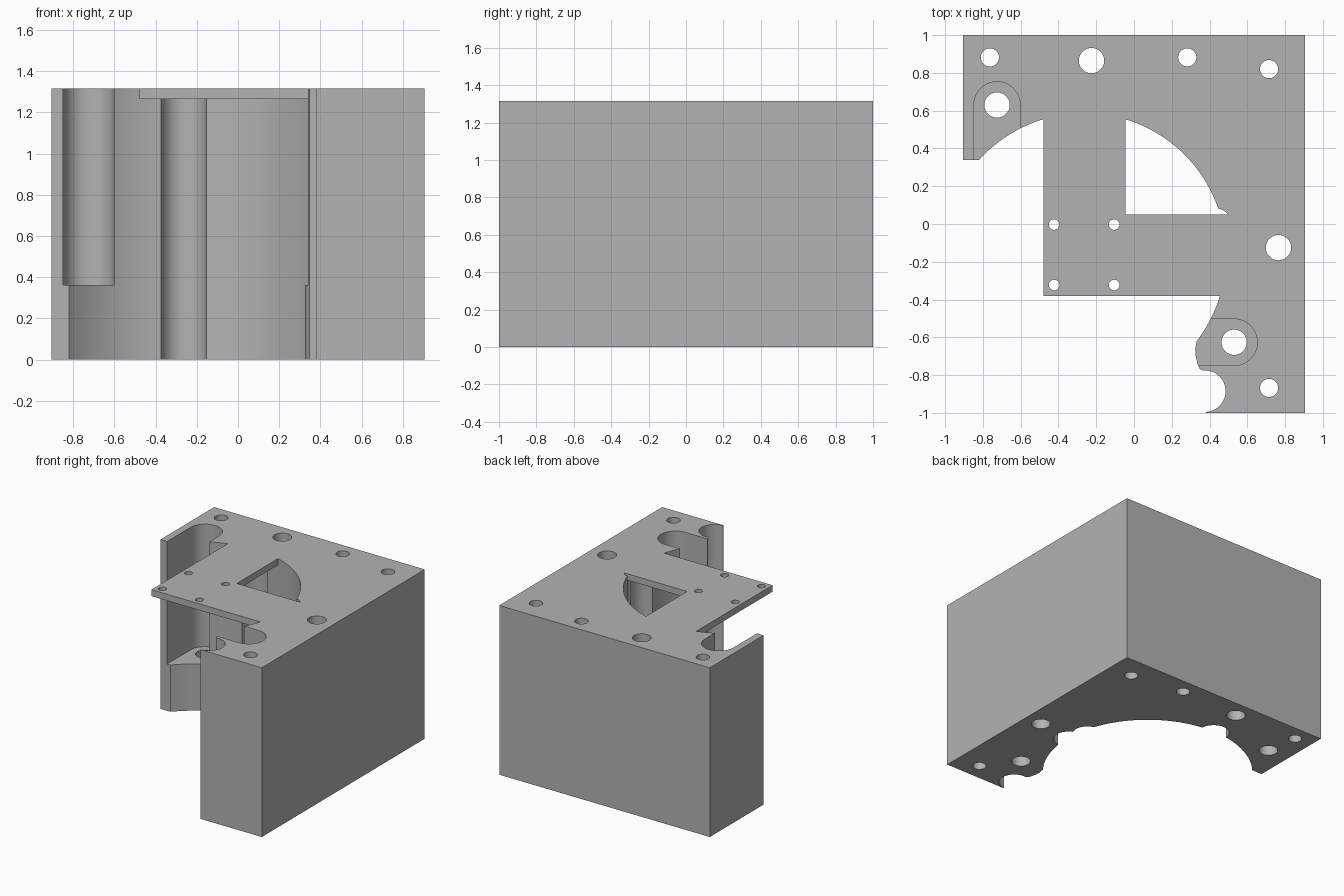
import bpy, bmesh, math

if "Cube" in bpy.data.objects:
    bpy.data.objects.remove(bpy.data.objects["Cube"], do_unlink=True)

TOP, PLATE_BASE, POCKET_FLOOR = 1.315, 1.265, 0.363
LOW, HIGH = -0.2, 1.6

grey = bpy.data.materials.new("plain_grey")
grey.use_nodes = True
grey.diffuse_color = (0.45, 0.45, 0.45, 1)
grey.node_tree.nodes["Principled BSDF"].inputs["Base Color"].default_value = (0.45, 0.45, 0.45, 1)


def prism(name, points, z0, z1):
    """Extrude a counter-clockwise outline from z0 to z1."""
    bm = bmesh.new()
    base = bm.faces.new([bm.verts.new((x, y, z0)) for x, y in points])
    out = bmesh.ops.extrude_face_region(bm, geom=[base])
    verts = [v for v in out["geom"] if isinstance(v, bmesh.types.BMVert)]
    bmesh.ops.translate(bm, vec=(0, 0, z1 - z0), verts=verts)
    bmesh.ops.recalc_face_normals(bm, faces=bm.faces)
    mesh = bpy.data.meshes.new(name)
    bm.to_mesh(mesh)
    bm.free()
    mesh.materials.append(grey)
    obj = bpy.data.objects.new(name, mesh)
    bpy.context.collection.objects.link(obj)
    return obj


def arc(x, y, r, start=0, sweep=360, n=48):
    """Points on a circle; a partial sweep includes both ends."""
    count = n if sweep == 360 else n + 1
    angles = [math.radians(start + sweep * i / n) for i in range(count)]
    return [(x + r * math.cos(a), y + r * math.sin(a)) for a in angles]


def slot(x, y, r, direction, length):
    """Round-ended slot whose open end runs off in the given direction."""
    pts = arc(x, y, r, direction + 90, 180, 32)
    a = math.radians(direction)
    dx, dy = length * math.cos(a), length * math.sin(a)
    return pts + [(pts[-1][0] + dx, pts[-1][1] + dy), (pts[0][0] + dx, pts[0][1] + dy)]


def combine(target, tool, operation):
    """Apply a boolean and remove the tool."""
    tool.hide_render = True
    mod = target.modifiers.new("cut", "BOOLEAN")
    mod.operation, mod.solver, mod.object = operation, "EXACT", tool
    bpy.context.view_layer.objects.active = target
    bpy.ops.object.modifier_apply(modifier=mod.name)
    bpy.data.objects.remove(tool, do_unlink=True)


# Solid block
block = prism("housing_block", [(-0.905, -1), (0.905, -1), (0.905, 1), (-0.905, 1)], 0, TOP)

# Open front corner with the rounded nose beside it
cavity = prism("cavity_cutter", [
    (-1.2, -1.2), (0.38, -1.2), (0.38, -0.85), (0.365, -0.776), (0.347, -0.767),
    (0.336, -0.74), (0.327, -0.7), (0.324, -0.66), (0.332, -0.625), (0.3, -0.55),
    (0, 0), (-0.5, 0.34), (-1.2, 0.34)], LOW, HIGH)

# Main bore, small scallops and round-ended notches
BORE_X, BORE_Y = -0.263, -0.163
openings = [
    arc(BORE_X, BORE_Y, 0.75, n=128),
    arc(0.42, -0.02, 0.106),
    arc(0.375, -0.885, 0.11),
    slot(BORE_X, 0.572, 0.11, 270, 0.3),
    slot(0.472, BORE_Y, 0.11, 180, 0.3),
]
for outline in openings:
    combine(cavity, prism("opening_cutter", outline, LOW, HIGH), "UNION")

# Leave the thin L-shaped mounting plate standing over the bore
plate = prism("plate_shape", [
    (-0.478, -0.38), (0.8, -0.38), (0.8, 0.05), (-0.045, 0.05),
    (-0.045, 0.85), (-0.478, 0.85)], PLATE_BASE, HIGH + 0.2)
combine(cavity, plate, "DIFFERENCE")
combine(block, cavity, "DIFFERENCE")

# Bolt pockets, open to the top and to the bore
for x, y, direction in [(-0.725, 0.63, 270), (0.53, -0.626, 180)]:
    combine(block, prism("pocket_cutter", slot(x, y, 0.123, direction, 0.4),
                         POCKET_FLOOR, HIGH), "DIFFERENCE")

# Through holes: large, medium, and the four plate holes
holes = [(x, y, 0.067) for x, y in
         [(-0.225, 0.865), (0.765, -0.125), (-0.725, 0.63), (0.53, -0.626)]]
holes += [(x, y, 0.048) for x, y in
          [(-0.763, 0.882), (0.282, 0.882), (0.715, 0.82), (0.715, -0.868)]]
holes += [(x, y, 0.028) for x in (-0.423, -0.105) for y in (-0.003, -0.323)]
for x, y, r in holes:
    combine(block, prism("hole_cutter", arc(x, y, r), LOW, HIGH), "DIFFERENCE")

# Smooth the curved walls, keep edges crisp
bpy.ops.object.select_all(action="DESELECT")
block.select_set(True)
bpy.context.view_layer.objects.active = block
bpy.ops.object.shade_smooth_by_angle(angle=math.radians(30))
